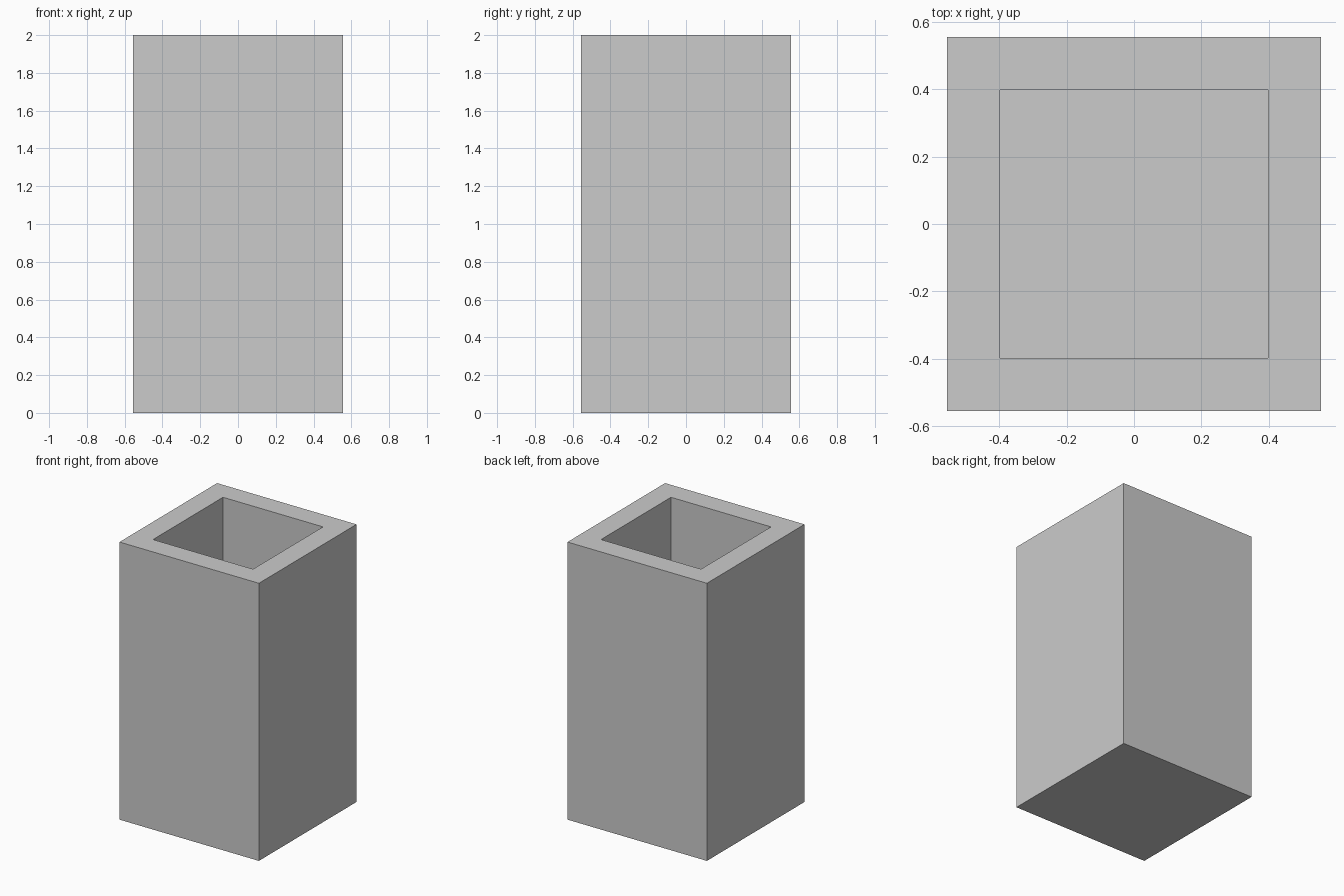
import bpy, bmesh
from mathutils import Matrix, Vector

if "Cube" in bpy.data.objects:
    bpy.data.objects.remove(bpy.data.objects["Cube"])

WIDTH, HEIGHT, WALL, FLOOR = 1.111, 2.0, 0.222, 0.222

# Solid square block standing on the ground
bm = bmesh.new()
bmesh.ops.create_cube(bm, size=1.0, matrix=Matrix.Translation((0, 0, HEIGHT / 2))
                      @ Matrix.Diagonal((WIDTH, WIDTH, HEIGHT, 1)))

# Rim around the opening
top = max(bm.faces, key=lambda f: f.calc_center_median().z)
bmesh.ops.inset_region(bm, faces=[top], thickness=WALL)

# Square cavity sunk down to the floor
res = bmesh.ops.extrude_face_region(bm, geom=[top])
verts = [g for g in res["geom"] if isinstance(g, bmesh.types.BMVert)]
bmesh.ops.translate(bm, verts=verts, vec=Vector((0, 0, FLOOR - HEIGHT)))
if top.is_valid:
    bmesh.ops.delete(bm, geom=[top], context='FACES_ONLY')
bmesh.ops.recalc_face_normals(bm, faces=bm.faces)

mesh = bpy.data.meshes.new("square_planter")
bm.to_mesh(mesh)
bm.free()
bpy.context.collection.objects.link(bpy.data.objects.new("square_planter", mesh))
